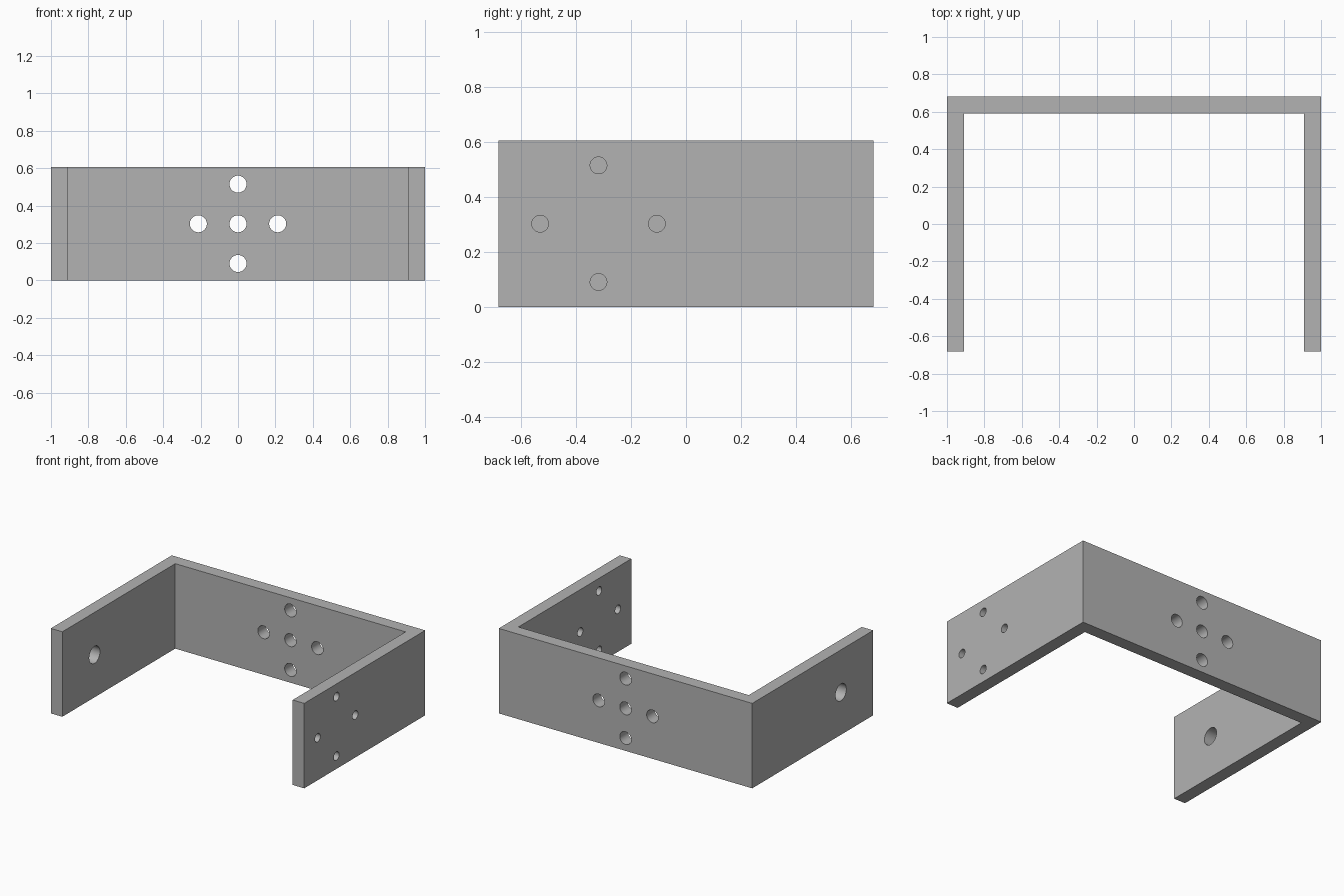
import bpy
import bmesh
from math import radians
from mathutils import Matrix, Vector

cube = bpy.data.objects.get("Cube")
if cube:
    bpy.data.objects.remove(cube, do_unlink=True)

# Design unit: the bracket is 66 wide, 45 deep, 20 tall, 3 thick
U = 2 / 66
HALF_W, HALF_D, HEIGHT, WALL = 33, 22.5, 20, 3
MID_Z = HEIGHT / 2
PITCH = 7                  # hole offset from the pattern centre
ARM_Y = -HALF_D + 12       # hole pattern centre on the side arms

grey = bpy.data.materials.new("plain grey")
grey.use_nodes = True
grey.diffuse_color = (0.45, 0.45, 0.45, 1)
grey.node_tree.nodes["Principled BSDF"].inputs["Base Color"].default_value = grey.diffuse_color


def make_object(name, bm):
    bmesh.ops.scale(bm, vec=(U, U, U), verts=bm.verts)
    bmesh.ops.recalc_face_normals(bm, faces=bm.faces)
    mesh = bpy.data.meshes.new(name)
    bm.to_mesh(mesh)
    bm.free()
    mesh.materials.append(grey)
    obj = bpy.data.objects.new(name, mesh)
    bpy.context.collection.objects.link(obj)
    return obj


def add_drill(bm, centre, axis, radius):
    turn = Vector((0, 0, 1)).rotation_difference(Vector(axis)).to_matrix().to_4x4()
    bmesh.ops.create_cone(bm, cap_ends=True, segments=48, radius1=radius, radius2=radius,
                          depth=WALL * 2, matrix=Matrix.Translation(centre) @ turn)


# U-shaped body: half outline mirrored, then extruded upward
half = [(HALF_W, HALF_D), (HALF_W, -HALF_D),
        (HALF_W - WALL, -HALF_D), (HALF_W - WALL, HALF_D - WALL)]
outline = half + [(-x, y) for x, y in reversed(half)]
bm = bmesh.new()
face = bm.faces.new([bm.verts.new((x, y, 0)) for x, y in outline])
raised = bmesh.ops.extrude_face_region(bm, geom=[face])["geom"]
bmesh.ops.translate(bm, vec=(0, 0, HEIGHT),
                    verts=[v for v in raised if isinstance(v, bmesh.types.BMVert)])
bracket = make_object("u_bracket", bm)

# Drills for the mounting holes
bm = bmesh.new()
cross = [(PITCH, 0), (-PITCH, 0), (0, PITCH), (0, -PITCH)]
back_y = HALF_D - WALL / 2
arm_x = HALF_W - WALL / 2
for a, b in cross + [(0, 0)]:
    add_drill(bm, (a, back_y, MID_Z + b), (0, 1, 0), 1.5)
for a, b in cross:
    add_drill(bm, (arm_x, ARM_Y + a, MID_Z + b), (1, 0, 0), 1)
add_drill(bm, (-arm_x, ARM_Y, MID_Z), (1, 0, 0), 2)
drills = make_object("hole_drills", bm)
drills.hide_render = True

# Cut the holes and keep only the finished body
cut = bracket.modifiers.new("holes", 'BOOLEAN')
cut.operation = 'DIFFERENCE'
cut.solver = 'EXACT'
cut.object = drills
bpy.ops.object.select_all(action='DESELECT')
bracket.select_set(True)
bpy.context.view_layer.objects.active = bracket
bpy.ops.object.modifier_apply(modifier=cut.name)
bpy.data.objects.remove(drills, do_unlink=True)
bpy.ops.object.shade_smooth_by_angle(angle=radians(30))
